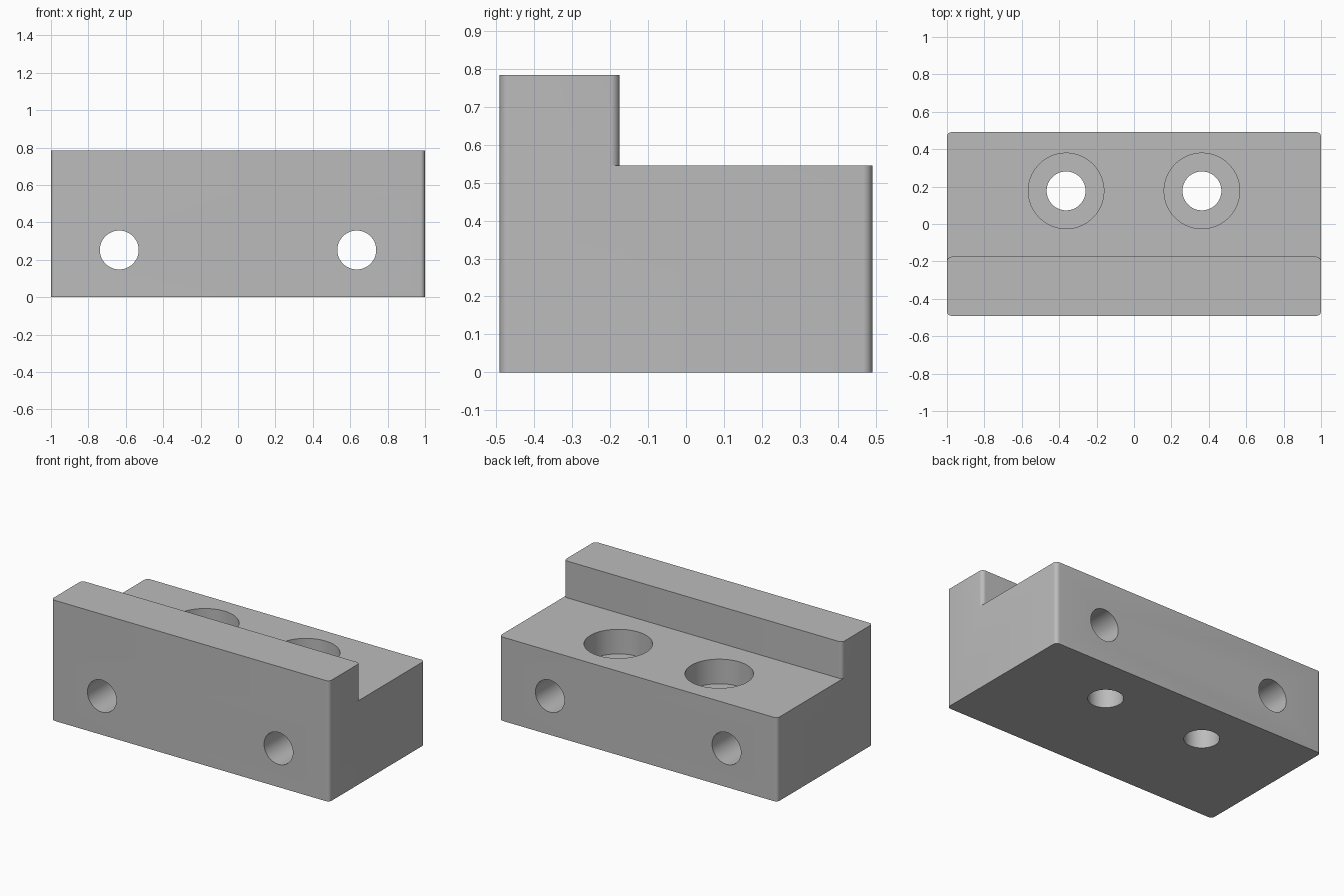
import bpy, bmesh, math
from mathutils import Matrix

cube = bpy.data.objects.get("Cube")
if cube:
    bpy.data.objects.remove(cube, do_unlink=True)

HALF_X, HALF_Y = 1.0, 0.491
BASE_TOP, RAIL_TOP, RAIL_BACK = 0.545, 0.784, -0.175
ROUND, HOLE, BORE, BORE_FLOOR = 0.025, 0.104, 0.202, 0.385

grey = bpy.data.materials.new("plain grey")
grey.use_nodes = True
grey.diffuse_color = (0.5, 0.5, 0.5, 1)
grey.node_tree.nodes["Principled BSDF"].inputs["Base Color"].default_value = (0.5, 0.5, 0.5, 1)


def finish(bm, name):
    mesh = bpy.data.meshes.new(name)
    bm.to_mesh(mesh)
    bm.free()
    mesh.materials.append(grey)
    ob = bpy.data.objects.new(name, mesh)
    bpy.context.collection.objects.link(ob)
    return ob


def rounded_block(name, y0, y1, z0, z1):
    """Full-width block whose upright edges are rounded."""
    bm = bmesh.new()
    place = (Matrix.Translation((0, (y0 + y1) / 2, (z0 + z1) / 2))
             @ Matrix.Diagonal((2 * HALF_X, y1 - y0, z1 - z0, 1)))
    bmesh.ops.create_cube(bm, size=1, matrix=place)
    upright = [e for e in bm.edges
               if abs(e.verts[0].co.z - e.verts[1].co.z) > 0.01]
    bmesh.ops.bevel(bm, geom=upright, offset=ROUND, segments=8,
                    profile=0.5, affect='EDGES')
    return finish(bm, name)


def cylinder(name, radius, depth, matrix):
    bm = bmesh.new()
    bmesh.ops.create_cone(bm, cap_ends=True, segments=64, radius1=radius,
                          radius2=radius, depth=depth, matrix=matrix)
    ob = finish(bm, name)
    ob.hide_render = True
    return ob


def combine(target, other, operation):
    """Apply a boolean and remove the helper."""
    mod = target.modifiers.new(other.name, 'BOOLEAN')
    mod.operation, mod.solver, mod.object = operation, 'EXACT', other
    bpy.context.view_layer.objects.active = target
    bpy.ops.object.modifier_apply(modifier=mod.name)
    bpy.data.objects.remove(other, do_unlink=True)


# Base block and the raised front rail
block = rounded_block("stepped_block", -HALF_Y, HALF_Y, 0, BASE_TOP)
rail = rounded_block("front_rail", -HALF_Y, RAIL_BACK, BASE_TOP, RAIL_TOP)
combine(block, rail, 'UNION')

for side in (-1, 1):
    # Cross hole running front to back
    cross = Matrix.Translation((side * 0.635, 0, 0.252)) @ Matrix.Rotation(math.pi / 2, 4, 'X')
    combine(block, cylinder("cross_hole", HOLE, 2, cross), 'DIFFERENCE')
    # Upright screw hole with its counterbore
    x, y = side * 0.363, 0.177
    combine(block, cylinder("screw_hole", HOLE, 2, Matrix.Translation((x, y, 0))), 'DIFFERENCE')
    bore = Matrix.Translation((x, y, BORE_FLOOR + 0.5))
    combine(block, cylinder("counterbore", BORE, 1, bore), 'DIFFERENCE')

# Smooth the holes and rounded corners, keep the rest crisp
bpy.ops.object.select_all(action='DESELECT')
block.select_set(True)
bpy.context.view_layer.objects.active = block
bpy.ops.object.shade_smooth_by_angle(angle=math.radians(30))
